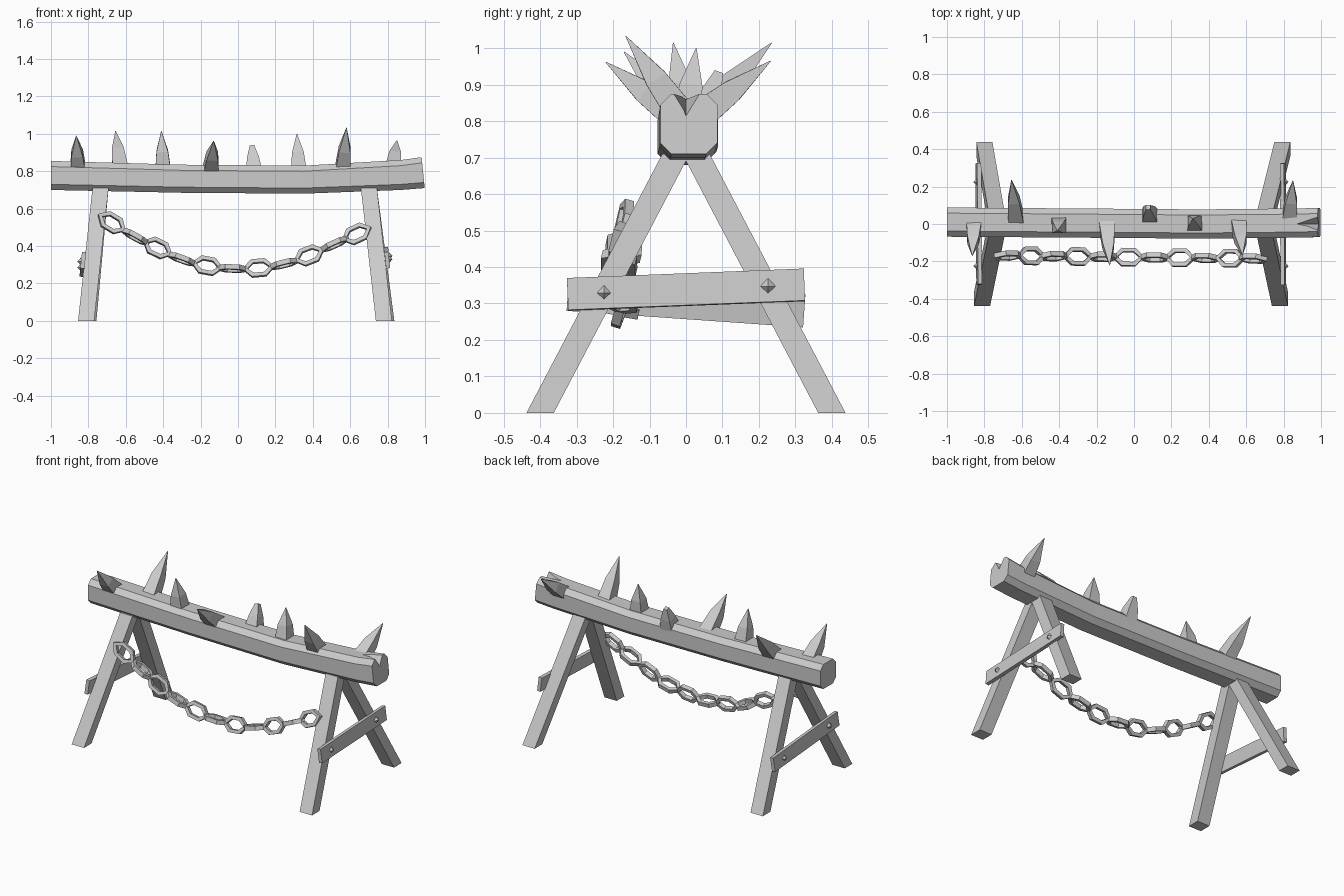
import bpy, bmesh, math
from mathutils import Vector, Matrix

if "Cube" in bpy.data.objects:
    bpy.data.objects.remove(bpy.data.objects["Cube"])

grey = bpy.data.materials.new("plain_grey")
grey.use_nodes = True
grey.diffuse_color = (0.6, 0.6, 0.6, 1)
grey.node_tree.nodes["Principled BSDF"].inputs["Base Color"].default_value = (0.6, 0.6, 0.6, 1)


def finish(name, bm):
    bmesh.ops.recalc_face_normals(bm, faces=bm.faces)
    mesh = bpy.data.meshes.new(name)
    bm.to_mesh(mesh)
    bm.free()
    mesh.materials.append(grey)
    obj = bpy.data.objects.new(name, mesh)
    bpy.context.collection.objects.link(obj)
    return obj


def loft(name, rings):
    """Skin a list of equal-sided rings and cap both ends."""
    bm = bmesh.new()
    loops = [[bm.verts.new(p) for p in ring] for ring in rings]
    n = len(loops[0])
    for a, b in zip(loops, loops[1:]):
        for i in range(n):
            j = (i + 1) % n
            bm.faces.new((a[i], a[j], b[j], b[i]))
    bm.faces.new(loops[0])
    bm.faces.new(loops[-1])
    return finish(name, bm)


def box(name, centre, size, rotation=(0, 0, 0)):
    bm = bmesh.new()
    bmesh.ops.create_cube(bm, size=1, matrix=Matrix.Diagonal((*size, 1)))
    obj = finish(name, bm)
    obj.location, obj.rotation_euler = centre, rotation
    return obj


def cut(target, cutter):
    cutter.hide_render = True
    mod = target.modifiers.new("cut", 'BOOLEAN')
    mod.operation, mod.object, mod.solver = 'DIFFERENCE', cutter, 'EXACT'
    bpy.context.view_layer.objects.active = target
    bpy.ops.object.modifier_apply(modifier=mod.name)
    bpy.data.objects.remove(cutter)


# Sagging beam with chamfered corners
def beam_ring(x, low, high, y, lean=0):
    h, c, mid = 0.078, 0.03, (low + high) / 2
    r = (high - low) / 2
    outline = [(-h, c - r), (c - h, -r), (h - c, -r), (h, c - r),
               (h, r - c), (h - c, r), (c - h, r), (-h, r - c)]
    return [(x - lean * v, y + u, mid + v) for u, v in outline]


beam = loft("beam", [
    beam_ring(-1, 0.70, 0.855, 0.01), beam_ring(-0.3, 0.685, 0.835, 0.005),
    beam_ring(0.35, 0.68, 0.83, 0), beam_ring(0.87, 0.70, 0.86, 0.005),
    beam_ring(0.99, 0.71, 0.875, 0.008, 0.1)])

# Split in the beam end and worn flats on its edges
split = loft("split_cutter", [
    [(1.05, 0, 0.79), (1.05, -0.07, 0.9), (1.05, 0.07, 0.9)],
    [(0.87, 0, 0.86), (0.87, -0.015, 0.9), (0.87, 0.015, 0.9)]])
cut(beam, split)
for x, side in ((0.385, -1), (-0.5, 1)):
    cut(beam, box("flat_cutter", (x, side * 0.13, 0.88), (0.12, 0.2, 0.1),
                  (side * math.radians(-45), 0, 0)))

# Spikes: base x, base y, tip x, tip y, tip z, tip half width
spikes = [(-0.855, 0.0, -0.865, -0.17, 0.99, 0), (-0.63, 0.02, -0.655, 0.235, 1.015, 0),
          (-0.4, 0.0, -0.41, -0.035, 1.015, 0), (-0.145, -0.01, -0.13, -0.22, 0.962, 0),
          (0.085, 0.04, 0.075, 0.09, 0.935, 0.012), (0.325, 0.0, 0.315, 0.028, 1.0, 0),
          (0.56, 0.0, 0.58, -0.165, 1.033, 0), (0.83, 0.02, 0.85, 0.232, 0.965, 0)]
for i, (bx, by, tx, ty, tz, tip) in enumerate(spikes):
    base, end = Vector((bx, by, 0.80)), Vector((tx, ty, tz))
    axis = (end - base).normalized()
    u = Vector((1, 0, 0))
    u = (u - axis * u.dot(axis)).normalized()
    v = axis.cross(u)
    rings = []
    for t, w in ((0, 0.042), (0.5, 0.031), (1, max(tip, 0.001))):
        c = base.lerp(end, t)
        rings.append([c + (u * a + v * b) * w for a, b in ((1, 1), (-1, 1), (-1, -1), (1, -1))])
    loft(f"spike_{i + 1}", rings)


# Splayed legs, braces and pyramid bolts for each trestle
def level_quad(x, y, z):
    return [(x + a * 0.043, y + b * 0.0375, z) for a, b in ((1, 1), (-1, 1), (-1, -1), (1, -1))]


for side, label, top, front, back, brace_z, tilt in (
        (1, "left", 0.70, 0.78, 0.793, 0.338, 0.04),
        (-1, "right", 0.735, 0.812, 0.80, 0.302, -0.07)):
    for sy, end, foot in ((-1, "front", front), (1, "back", back)):
        loft(f"{label}_{end}_leg", [level_quad(side * foot, sy * 0.4, 0),
                                    level_quad(side * top, sy * 0.0275, 0.71)])
    brace_x = side * (0.797 if side > 0 else 0.83)
    box(f"{label}_brace", (brace_x, 0, brace_z), (0.022, 0.65, 0.088),
        (tilt, side * math.radians(-6), 0))
    for sy in (-1, 1):
        y = sy * 0.225
        bm = bmesh.new()
        bmesh.ops.create_cone(bm, cap_ends=True, segments=4, radius1=0.022, radius2=0, depth=0.02)
        bolt = finish(f"{label}_bolt", bm)
        bolt.location = (brace_x + side * 0.019, y, brace_z + y * math.tan(tilt))
        bolt.rotation_euler = (0, side * math.pi / 2, 0)


# Hanging chain of six-sided links, alternately turned
def link(name, centre, direction, roll):
    bm = bmesh.new()
    outline = [(1, 0), (0.45, 1), (-0.45, 1), (-1, 0), (-0.45, -1), (0.45, -1)]
    rows = [[bm.verts.new((p * length, q * width, z)) for p, q in outline]
            for length, width, z in ((0.085, 0.048, -0.013), (0.085, 0.048, 0.013),
                                     (0.06, 0.028, 0.013), (0.06, 0.028, -0.013))]
    for k in range(4):
        a, b = rows[k], rows[(k + 1) % 4]
        for i in range(6):
            j = (i + 1) % 6
            bm.faces.new((a[i], a[j], b[j], b[i]))
    x = direction.normalized()
    y = Vector((0, 0, 1)).cross(x).normalized()
    frame = Matrix((x, y, x.cross(y))).transposed().to_4x4()
    bm.transform(Matrix.Translation(centre) @ frame @ Matrix.Rotation(roll, 4, 'X'))
    finish(name, bm)


path = [(-0.675, 0.525), (-0.55, 0.45), (-0.43, 0.39), (-0.30, 0.33), (-0.165, 0.295),
        (-0.03, 0.28), (0.11, 0.283), (0.245, 0.305), (0.38, 0.35), (0.515, 0.41), (0.635, 0.465)]
points = [Vector((x, -0.175 - 0.012 * (x + 0.2), z)) for x, z in path]
for i, p in enumerate(points):
    ahead, behind = points[min(i + 1, 10)], points[max(i - 1, 0)]
    link(f"chain_link_{i + 1}", p, ahead - behind, math.radians(72 if i % 2 == 0 else -12))
